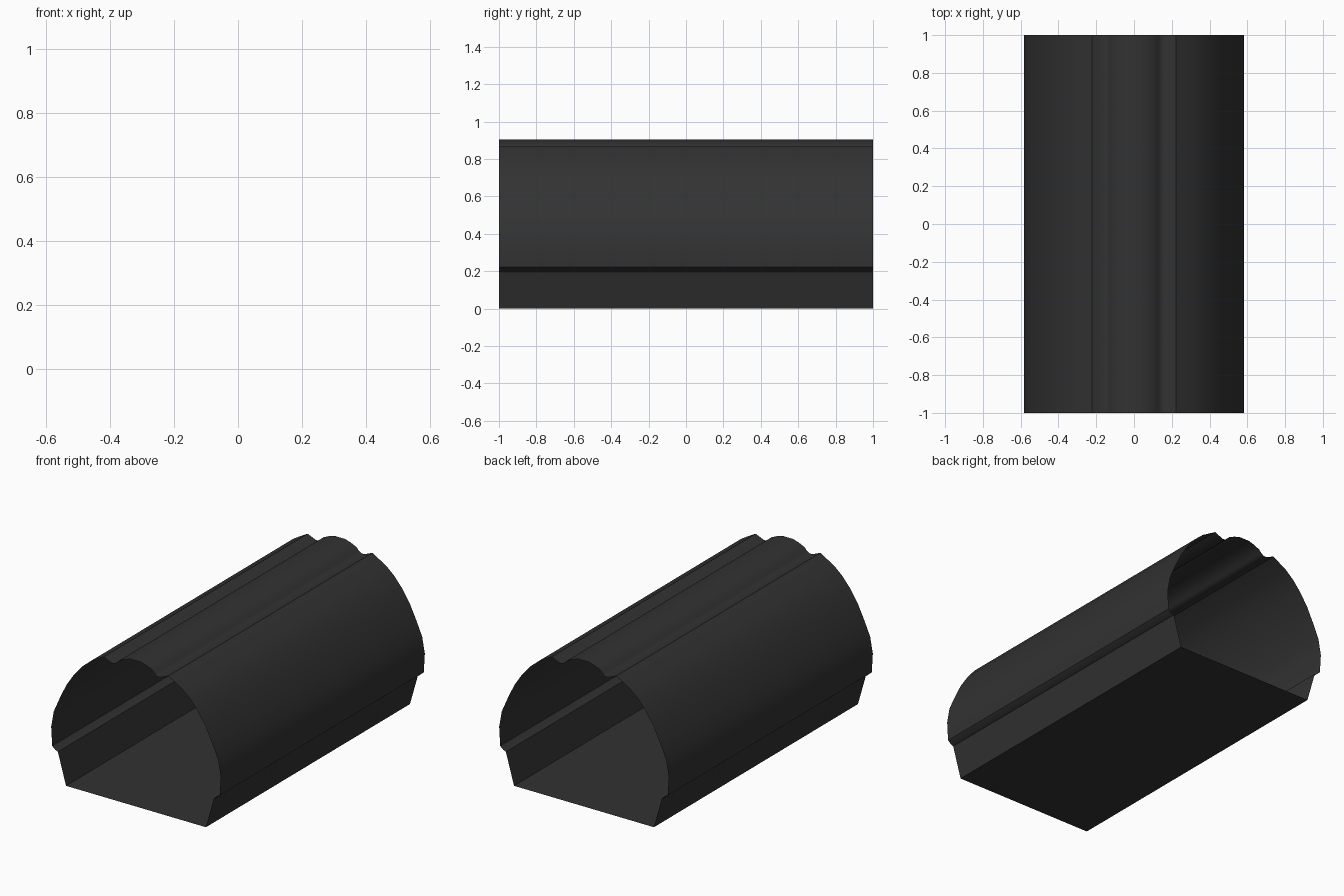
import bpy, bmesh, math

if "Cube" in bpy.data.objects:
    bpy.data.objects.remove(bpy.data.objects["Cube"])

# one dark grey for everything
grey = bpy.data.materials.new("dark_grey")
grey.diffuse_color = (0.032, 0.032, 0.032, 1)
grey.use_nodes = True
grey.node_tree.nodes["Principled BSDF"].inputs["Base Color"].default_value = grey.diffuse_color


def extrude_profile(name, pts, smooth=True):
    """Open sheet: profile in x/z swept along y, with no end caps."""
    bm = bmesh.new()
    rows = [[bm.verts.new((x, y, z)) for x, z in pts] for y in (-1, 1)]
    for i in range(len(pts) - 1):
        bm.faces.new((rows[0][i], rows[0][i + 1], rows[1][i + 1], rows[1][i]))
    me = bpy.data.meshes.new(name)
    bm.to_mesh(me)
    bm.free()
    me.materials.append(grey)
    ob = bpy.data.objects.new(name, me)
    bpy.context.collection.objects.link(ob)
    if smooth:
        bpy.ops.object.select_all(action='DESELECT')
        ob.select_set(True)
        bpy.context.view_layer.objects.active = ob
        bpy.ops.object.shade_smooth_by_angle(angle=math.radians(35))
    return ob


# right half of the cross-section: lower wall, lip, big curve, groove, crown
half = [(0.48, 0), (0.536, 0.196), (0.553, 0.203), (0.575, 0.222),
        (0.582, 0.34), (0.564, 0.44), (0.522, 0.535), (0.478, 0.625),
        (0.425, 0.705), (0.372, 0.767), (0.316, 0.815), (0.222, 0.869),
        (0.165, 0.845), (0.145, 0.847), (0.128, 0.859), (0.113, 0.876),
        (0.075, 0.893), (0.035, 0.905)]
shell = half + [(-x, z) for x, z in reversed(half)]

extrude_profile("arched_shell", shell)
extrude_profile("floor", [(-0.48, 0), (0.48, 0)], smooth=False)

# floor faces downward (outside of the tube)
bpy.data.objects["floor"].data.flip_normals()
